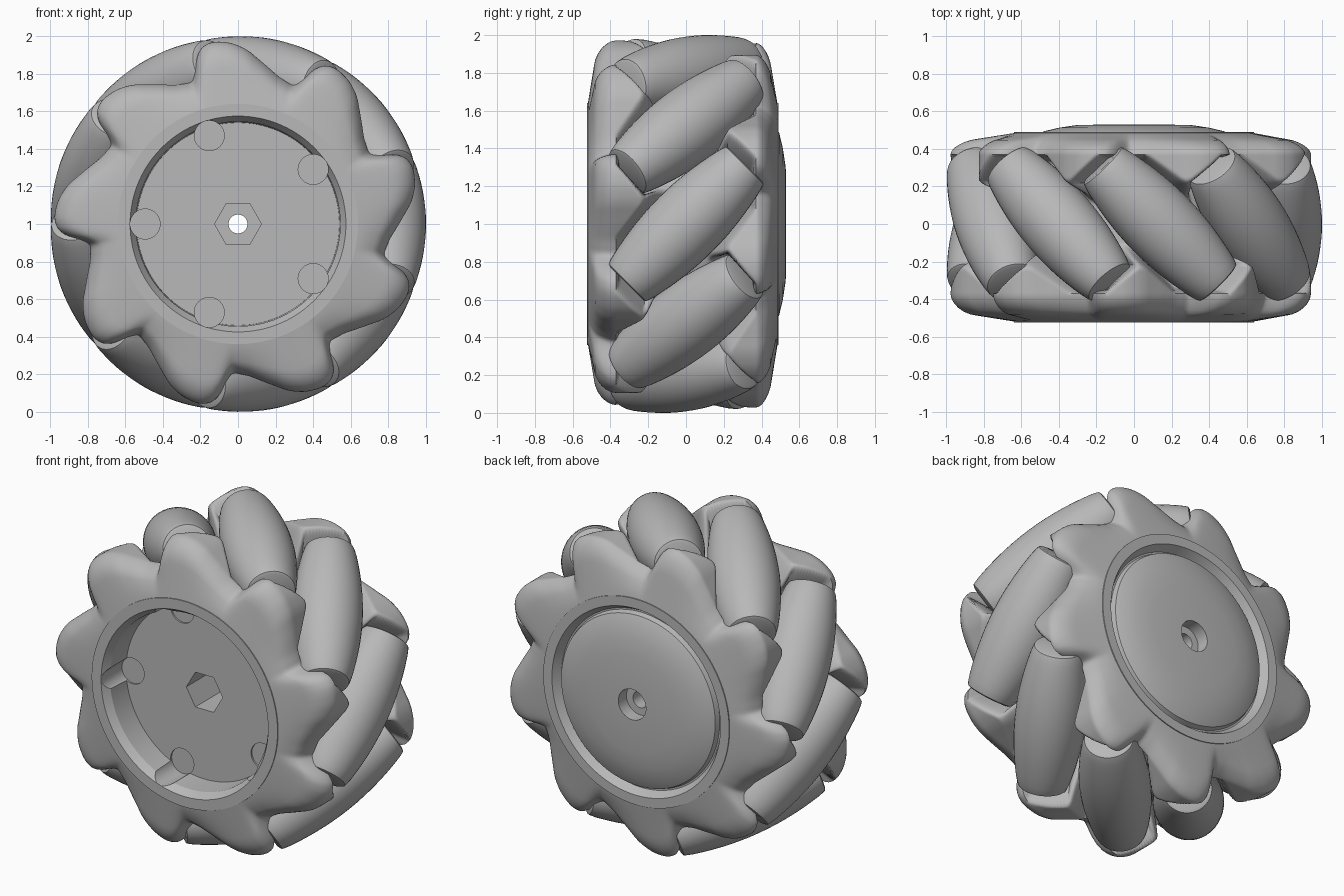
import bpy, bmesh, math
from mathutils import Matrix, Vector

cube = bpy.data.objects.get("Cube")
if cube:
    bpy.data.objects.remove(cube, do_unlink=True)

COUNT = 9                      # rollers around the wheel
STEP = math.tau / COUNT
RC, HALF = 0.8, 0.445          # roller axis radius and half length
CENTRE = Vector((0, 0, 1))
SHADE = (0.48, 0.48, 0.48, 1)

grey = bpy.data.materials.new("plain grey")
grey.use_nodes = True
grey.diffuse_color = SHADE
grey.node_tree.nodes["Principled BSDF"].inputs["Base Color"].default_value = SHADE


def make_object(name, bm, angle=35):
    bmesh.ops.recalc_face_normals(bm, faces=bm.faces)
    mesh = bpy.data.meshes.new(name)
    bm.to_mesh(mesh)
    bm.free()
    mesh.materials.append(grey)
    ob = bpy.data.objects.new(name, mesh)
    bpy.context.collection.objects.link(ob)
    smooth(ob, angle)
    return ob


def smooth(ob, angle):
    bpy.ops.object.select_all(action="DESELECT")
    ob.select_set(True)
    bpy.context.view_layer.objects.active = ob
    bpy.ops.object.shade_smooth_by_angle(angle=math.radians(angle))


def ring_surface(rows, segments, closed=False):
    """Skin rows of (radius, y) functions of the angle around the y axis."""
    bm = bmesh.new()
    grid = []
    for row in rows:
        ring = []
        for i in range(segments):
            a = math.tau * i / segments
            r, y = row(a)
            ring.append(bm.verts.new((r * math.cos(a), y, r * math.sin(a))))
        grid.append(ring)
    pairs = list(zip(grid, grid[1:]))
    if closed:
        pairs.append((grid[-1], grid[0]))
    for p, q in pairs:
        for i in range(segments):
            j = (i + 1) % segments
            bm.faces.new((p[i], p[j], q[j], q[i]))
    return bm


def lathe(profile, segments, closed=False):
    return ring_surface([lambda a, p=p: p for p in profile], segments, closed)


def smoothstep(lo, hi, x):
    x = min(max((x - lo) / (hi - lo), 0), 1)
    return x * x * (3 - 2 * x)


def barrel(s):
    """Roller radius that keeps its outside on the wheel's rim."""
    return 1.002 - math.sqrt(RC * RC + s * s / 2)


# Lobe outline over one step: degrees from the tip, radius
LOBE = [(-32, .79), (-26, .81), (-22, .84), (-17, .885), (-13, .93),
        (-8, .965), (-3, .98), (0, .975), (3, .945), (5, .88), (6.5, .81), (8, .79)]


def outline(d):
    d = (d - 60 + 32) % 40 - 32
    for (a0, r0), (a1, r1) in zip(LOBE, LOBE[1:]):
        if d <= a1:
            return r0 + (r1 - r0) * (d - a0) / (a1 - a0)


def lobe_radius(a):
    d = math.degrees(a)
    return sum(outline(d + k) for k in (-1.6, -0.8, 0, 0.8, 1.6)) / 5


# Lobed body: bulging side faces joined by the rim
EDGE = 0.37


def rim(a, y):
    """Outer radius of the lobed body, cut clear of the rollers."""
    if y > 0:
        a, y = -a, -y
    r = 0.66 + (lobe_radius(a) - 0.66) * smoothstep(0.1, 0.24, -y)
    clear = 1
    for k in range(COUNT):
        phi = (a - k * STEP + math.pi) % math.tau - math.pi
        if abs(phi) > 1:
            continue
        t = 0.88 * math.sin(phi)
        s, w = (t + y) / math.sqrt(2), abs(t - y) / math.sqrt(2)
        clear = min(clear, max(abs(s) - HALF - 0.005, w - barrel(s)))
    trim = smoothstep(-0.03, 0.04, clear)
    trim = max(trim, smoothstep(EDGE - 0.04, EDGE, -y))
    return 0.66 + (r - 0.66) * trim


def face_row(f, side):
    def row(a):
        outer = lobe_radius(side * -a)
        r = 0.63 + (outer - 0.63) * f
        start = 0.521 if side < 0 else 0.486
        y = start - 0.16 * (r - 0.63) - 0.3 * (0.975 - outer) * f * f
        bend = max(0, (f - 0.65) / 0.35)
        y += (EDGE - y) * (1 - math.sqrt(1 - bend * bend))
        return r, side * y
    return row


fractions = [0, .15, .3, .45, .6, .7, .8, .88, .94, .98, .995]
rows = [face_row(f, -1) for f in fractions]
rows += [lambda a, y=y: (rim(a, y), y) for y in [-EDGE + 2 * EDGE * i / 64 for i in range(65)]]
rows += [face_row(f, 1) for f in reversed(fractions)]
body = make_object("lobed_body", ring_surface(rows, 540), 60)
body.location = CENTRE

# Hub: front recess, through hole, domed back cap and raised ring
hub_profile = [(.64, -.525), (.575, -.525), (.545, -.48), (.54, -.33), (.05, -.33),
               (.05, .45), (.095, .45), (.095, .53), (.3, .528), (.4, .513),
               (.48, .494), (.53, .47), (.54, .44), (.55, .44), (.58, .49), (.64, .49)]
hub = make_object("hub", lathe(hub_profile, 120, True), 30)
hub.location = CENTRE


def cut(name, radius, sides, x, z, y0, y1, turn=0):
    bm = bmesh.new()
    bmesh.ops.create_cone(bm, cap_ends=True, segments=sides, radius1=radius,
                          radius2=radius, depth=y1 - y0)
    bm.transform(Matrix.Translation((x, (y0 + y1) / 2, z)) @ Matrix.Rotation(math.pi / 2, 4, "X")
                 @ Matrix.Rotation(turn, 4, "Z"))
    cutter = make_object(name, bm)
    cutter.location = CENTRE
    cutter.hide_render = True
    mod = hub.modifiers.new(name, "BOOLEAN")
    mod.operation = "DIFFERENCE"
    mod.solver = "EXACT"
    mod.object = cutter
    return cutter


# Hexagonal socket and five round pockets in the recess
cutters = [cut("hex_cutter", 0.125, 6, 0, 0, -0.6, 0.1, math.pi / 2)]
for k in range(5):
    a = math.pi + k * math.tau / 5
    cutters.append(cut("pocket_cutter", 0.08, 32, 0.495 * math.cos(a),
                       0.495 * math.sin(a), -0.6, -0.32))
bpy.context.view_layer.update()
graph = bpy.context.evaluated_depsgraph_get()
carved = bpy.data.meshes.new_from_object(hub.evaluated_get(graph))
hub.modifiers.clear()
hub.data = carved
for c in cutters:
    bpy.data.objects.remove(c, do_unlink=True)
smooth(hub, 30)

# Barrel rollers set at 45 degrees around the rim
tip = barrel(HALF) + 0.003
side = [(barrel(s), s) for s in [HALF * i / 8 for i in range(8)]]
side += [(tip, HALF - .02), (tip - .006, HALF - .006), (tip - .02, HALF), (.001, HALF)]
roller_profile = [(r, -s) for r, s in reversed(side[1:])] + side
for k in range(COUNT):
    bm = lathe(roller_profile, 40)
    bmesh.ops.remove_doubles(bm, verts=bm.verts, dist=0.002)
    # tilt the lathe axis from y to halfway between y and z
    bm.transform(Matrix.Rotation(-k * STEP, 4, "Y") @ Matrix.Translation((RC, 0, 0))
                 @ Matrix.Rotation(math.pi / 4, 4, "X"))
    make_object(f"roller_{k + 1}", bm, 40).location = CENTRE
